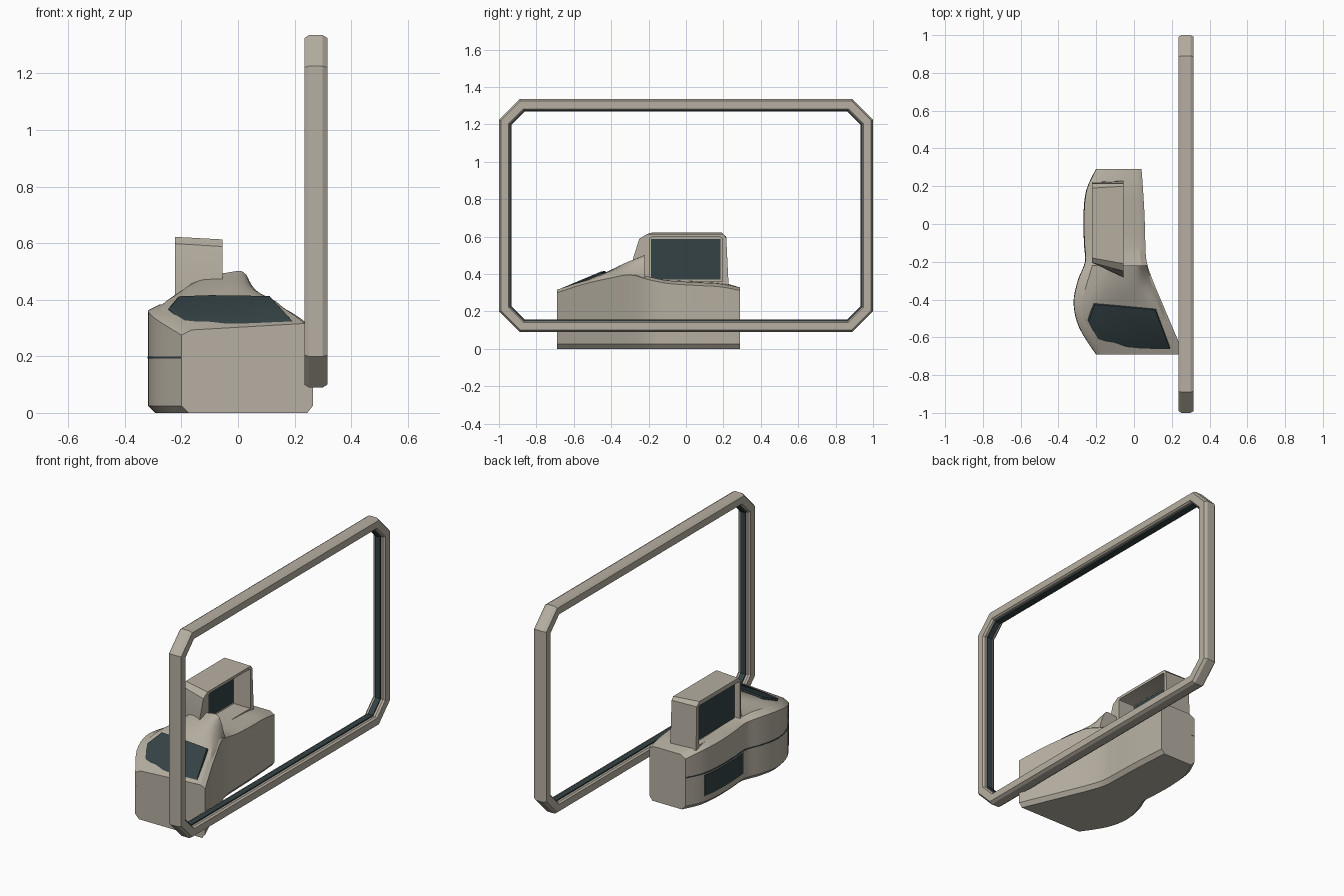
import bpy, bmesh

if "Cube" in bpy.data.objects:
    bpy.data.objects.remove(bpy.data.objects["Cube"])

dark = bpy.data.materials.new("dark_glass")
dark.diffuse_color = (0.035, 0.055, 0.06, 1)
dark.use_nodes = True
dark.node_tree.nodes["Principled BSDF"].inputs["Base Color"].default_value = dark.diffuse_color
shell = bpy.data.materials.new("warm_grey")
shell.diffuse_color = (0.47, 0.43, 0.36, 1)
shell.use_nodes = True
shell.node_tree.nodes["Principled BSDF"].inputs["Base Color"].default_value = shell.diffuse_color


def loft(name, loops, mat=shell, cap=True, ring=False, angle=28):
    """Skin a list of closed point loops; ring joins last loop to first."""
    bm = bmesh.new()
    rows = [[bm.verts.new(p) for p in lp] for lp in loops]
    n = len(rows[0])
    pairs = list(zip(rows, rows[1:])) + ([(rows[-1], rows[0])] if ring else [])
    for a, b in pairs:
        for i in range(n):
            j = (i + 1) % n
            bm.faces.new((a[i], a[j], b[j], b[i]))
    if cap and not ring:
        bm.faces.new(rows[0][::-1])
        bm.faces.new(rows[-1])
    bmesh.ops.recalc_face_normals(bm, faces=bm.faces)
    me = bpy.data.meshes.new(name)
    bm.to_mesh(me)
    bm.free()
    ob = bpy.data.objects.new(name, me)
    bpy.context.collection.objects.link(ob)
    me.materials.append(mat)
    bpy.ops.object.select_all(action='DESELECT')
    ob.select_set(True)
    bpy.context.view_layer.objects.active = ob
    bpy.ops.object.shade_smooth_by_angle(angle=angle * 3.14159 / 180)
    return ob


def smooth_rows(rows, steps=4):
    """Catmull-Rom interpolation between rows of numbers."""
    out = []
    for i in range(len(rows) - 1):
        p0, p1, p2 = rows[max(i - 1, 0)], rows[i], rows[i + 1]
        p3 = rows[min(i + 2, len(rows) - 1)]
        for s in range(steps):
            t = s / steps
            out.append([0.5 * (2 * b + (c - a) * t + (2 * a - 5 * b + 4 * c - d) * t * t
                               + (3 * b - a - 3 * c + d) * t ** 3)
                        for a, b, c, d in zip(p0, p1, p2, p3)])
    return out + [list(rows[-1])]


# Body stations: y, left x, right x, left rim z, right rim z
stations = smooth_rows([
    (-.69, -.20, .265, .275, .30), (-.55, -.288, .205, .33, .345),
    (-.42, -.318, .15, .36, .375), (-.30, -.296, .10, .365, .395),
    (-.20, -.258, .067, .355, .37), (-.10, -.262, .06, .35, .35),
    (.04, -.265, .056, .345, .34), (.18, -.25, .048, .338, .332),
    (.29, -.20, .04, .31, .312)])
body = []
for y, l, r, zl, zr in stations:
    body.append([(l + .025, y, 0), (l, y, .025), (l, y, zl), (l + .035, y, zl + .018),
                 (r - .03, y, zr + .016), (r, y, zr), (r, y, .025), (r - .02, y, 0)])
loft("body", body)

# Raised cowl in front of the screen tower
cowl_rows = smooth_rows([
    (-.688, -.19, .275, -.17, .285, 0, .298, .20, .312, .245, .30),
    (-.55, -.27, .335, -.235, .348, -.03, .355, .15, .36, .195, .345),
    (-.44, -.29, .36, -.235, .392, -.05, .402, .11, .402, .15, .375),
    (-.33, -.265, .37, -.20, .43, -.03, .457, .05, .442, .11, .39),
    (-.22, -.235, .35, -.16, .46, -.03, .497, .03, .488, .07, .37)])
cowl = []
for row in cowl_rows:
    y, v = row[0], row[1:]
    pts = [v[k:k + 2] for k in range(0, 10, 2)]
    # round the crown across its width
    curve = [(x, y, z) for x, z in smooth_rows(pts, 3)]
    cowl.append([(v[0], y, .2)] + curve + [(v[8], y, .2)])
loft("front_cowl", cowl)

# Sloping dark control panel
panel = [(-.17, -.665, .291), (.195, -.665, .315), (.115, -.45, .401),
         (-.10, -.43, .404), (-.215, -.42, .400), (-.245, -.51, .362)]
loft("control_panel", [[(x, y, z - .02) for x, y, z in panel],
                       [(x, y, z + .006) for x, y, z in panel],
                       [(x * .97, -.55 + (y + .55) * .95, z + .012) for x, y, z in panel]], dark)


# Strips that follow the curved left side
def side_strip(name, y0, y1, z0, z1, out):
    loops = []
    for y, l, *_ in stations:
        if y0 <= y <= y1:
            loops.append([(l - out, y, z0), (l - out, y, z1), (l + .02, y, z1), (l + .02, y, z0)])
    loft(name, loops, dark)


side_strip("side_seam", -.69, .29, .192, .199, .002)
side_strip("side_panel", -.19, .20, .06, .185, .003)

# Screen tower: hood open on both sides around a central screen
outer_left = [(-.205, .34), (-.205, .50), (-.205, .598), (-.18, .622), (.19, .622), (.215, .60), (.222, .34)]
outer_right = [(-.29, .34), (-.282, .487), (-.25, .588), (-.21, .613), (.20, .613), (.215, .595), (.228, .34)]
inner = [(-.195, .36), (-.195, .47), (-.195, .592), (-.185, .597), (.185, .597), (.195, .592), (.195, .36)]


def at(x, poly):
    return [(x, y, z) for y, z in poly]


loft("screen_tower", [at(-.185, inner), at(-.222, inner), at(-.222, outer_left),
                      at(-.055, outer_right), at(-.055, inner), at(-.165, inner)])

screen = [(-.187, .372), (-.187, .588), (.184, .588), (.184, .372)]
loft("display_right", [at(-.17, screen), at(-.160, screen)], dark)
loft("display_left", [at(-.18, screen), at(-.192, screen)], dark)


# Large chamfered rectangular frame
def ring_loop(x, inset):
    w, h, c = 1 - inset, .6225 - inset, .11 - .586 * inset
    quarter = [(w, h - c), (w - c, h)]
    pts = quarter + [(-a, b) for a, b in quarter[::-1]]
    pts += [(-a, -b) for a, b in pts]
    return [(x, y, .7125 + z) for y, z in pts]


section = [(.25, 0), (.299, 0), (.316, .01), (.316, .052), (.305, .06),
           (.245, .06), (.235, .052), (.235, .01)]
loft("gate_frame", [ring_loop(x, d) for x, d in section], ring=True, angle=15)
trim = [(.258, .055), (.292, .055), (.292, .067), (.258, .067)]
loft("frame_inner_trim", [ring_loop(x, d) for x, d in trim], dark, ring=True, angle=15)
